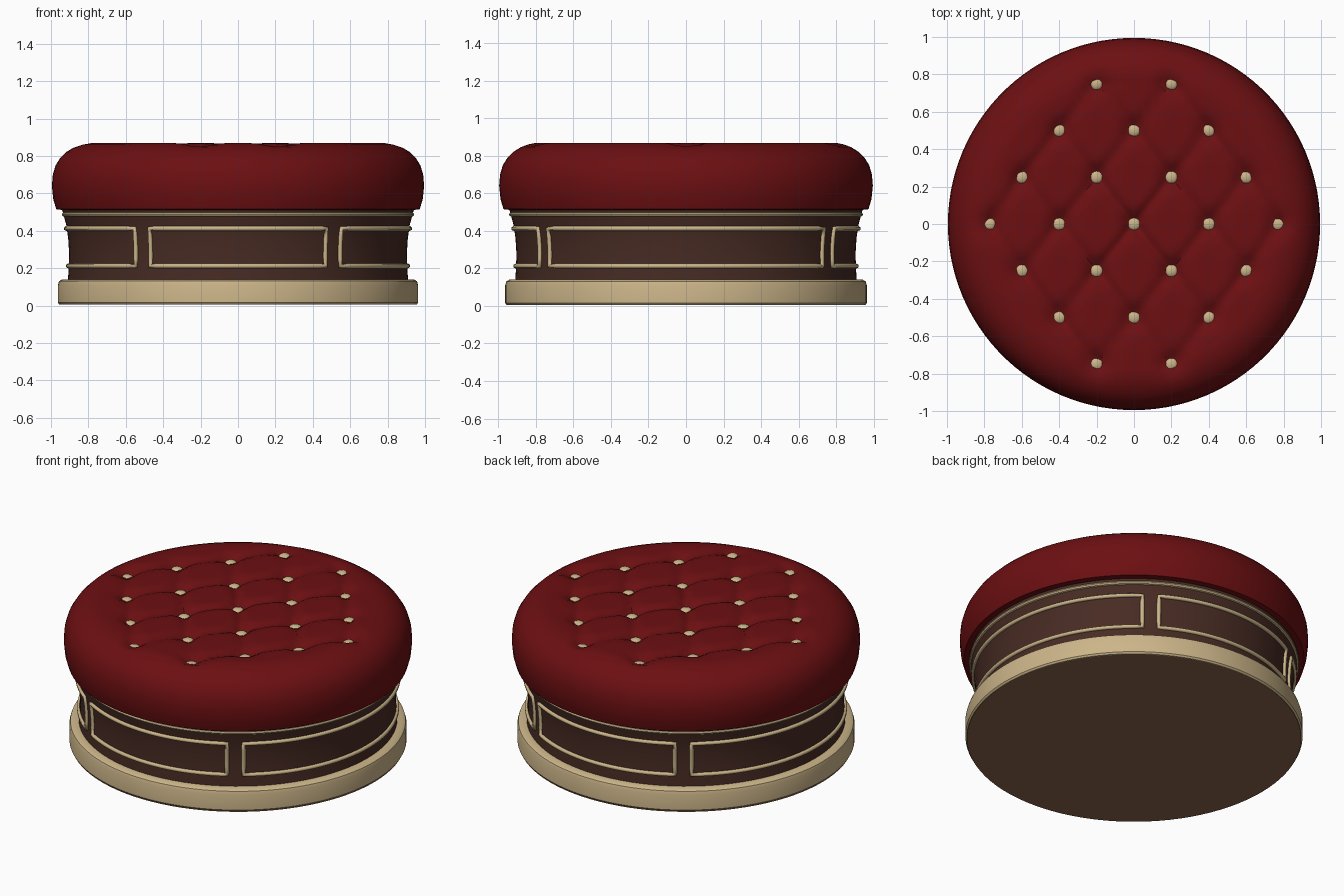
import bpy, bmesh, math
from mathutils import Vector

if "Cube" in bpy.data.objects:
    bpy.data.objects.remove(bpy.data.objects["Cube"])

def mat(name, c):
    m = bpy.data.materials.new(name)
    m.diffuse_color = (*c, 1)
    m.use_nodes = True
    m.node_tree.nodes["Principled BSDF"].inputs["Base Color"].default_value = m.diffuse_color
    return m

RED = mat("deep red fabric", (0.15, 0.0048, 0.0058))
DARK = mat("dark brown leather", (0.064, 0.024, 0.017))
CREAM = mat("cream trim", (0.60, 0.46, 0.25))
BROWN = mat("brown underside", (0.26, 0.133, 0.074))

def finish(name, bm, m, angle=35):
    bmesh.ops.remove_doubles(bm, verts=bm.verts, dist=1e-5)
    bmesh.ops.recalc_face_normals(bm, faces=bm.faces)
    me = bpy.data.meshes.new(name)
    bm.to_mesh(me)
    bm.free()
    ob = bpy.data.objects.new(name, me)
    bpy.context.collection.objects.link(ob)
    me.materials.append(m)
    bpy.ops.object.select_all(action='DESELECT')
    bpy.context.view_layer.objects.active = ob
    ob.select_set(True)
    bpy.ops.object.shade_smooth_by_angle(angle=math.radians(angle))
    return ob

def lathe(name, profile, m, segs=96, shape=None, closed=False):
    bm = bmesh.new()
    rings = []
    for r, z in profile:
        ring = []
        for i in range(segs):
            a = 2 * math.pi * i / segs
            x, y = r * math.cos(a), r * math.sin(a)
            ring.append(bm.verts.new((x, y, z + (shape(x, y, z) if shape else 0))))
        rings.append(ring)
    pairs = list(zip(rings, rings[1:])) + ([(rings[-1], rings[0])] if closed else [])
    for a, b in pairs:
        for i in range(segs):
            j = (i + 1) % segs
            bm.faces.new((a[i], a[j], b[j], b[i]))
    return finish(name, bm, m)

# Tuft lattice: staggered rows of buttons
tufts = []
for row in range(-3, 4):
    for col in range(-2, 3):
        x, y = col * 0.4 + (0.2 if row % 2 else 0), row * 0.25
        if math.hypot(x, y) < 0.82:
            s = 0.965 if abs(x) > 0.79 else 1
            tufts.append(Vector((x * s, y)))
pleats = [(a, b) for i, a in enumerate(tufts) for b in tufts[:i]
          if abs(abs(a.x - b.x) - 0.2) < 0.05 and abs(abs(a.y - b.y) - 0.25) < 0.01]

def dimple(x, y, z):
    if z < 0.72:
        return 0
    p = Vector((x, y))
    d = min((p - t).length for t in tufts)
    line = 9
    for a, b in pleats:
        t = max(0, min(1, (p - a).dot(b - a) / (b - a).length_squared))
        line = min(line, (p - a - (b - a) * t).length)
    return -0.035 * math.exp(-(d / 0.06) ** 2) - 0.016 * math.exp(-(line / 0.03) ** 2)

# Tufted cushion
top = [(0.8 * i / 36, 0.868) for i in range(1, 37)]
side = [(0.84, 0.86), (0.88, 0.845), (0.92, 0.82), (0.95, 0.79), (0.975, 0.75),
        (0.99, 0.70), (0.995, 0.64), (0.988, 0.57), (0.972, 0.515), (0.93, 0.51), (0.001, 0.51)]
lathe("cushion", [(0.0, 0.868)] + top + side, RED, 108, dimple)

# Buttons
bm = bmesh.new()
for t in tufts:
    h = 0.868 + dimple(t.x, t.y, 0.868)
    geo = bmesh.ops.create_uvsphere(bm, u_segments=14, v_segments=8, radius=0.035)
    for v in geo["verts"]:
        v.co = Vector((v.co.x + t.x, v.co.y + t.y, v.co.z * 0.5 + h + 0.006))
finish("cushion_buttons", bm, CREAM)

# Concave body
body = [(0.91, 0.13), (0.905, 0.2), (0.903, 0.28), (0.908, 0.36), (0.918, 0.43), (0.94, 0.51)]
lathe("body", body, DARK)

def body_r(z):
    for (r0, z0), (r1, z1) in zip(body, body[1:]):
        if z <= z1:
            return r0 + (r1 - r0) * (z - z0) / (z1 - z0)
    return body[-1][0]

# Base band and underside
lathe("base_band", [(0.90, 0.005), (0.955, 0.005), (0.963, 0.015), (0.963, 0.11),
                    (0.957, 0.13), (0.94, 0.14), (0.90, 0.14)], CREAM)
bm = bmesh.new()
bmesh.ops.create_circle(bm, cap_ends=True, segments=96, radius=0.955)
bmesh.ops.reverse_faces(bm, faces=bm.faces)
finish("underside", bm, BROWN)

# Piping rings
def piping(name, r, z, w):
    pts = [(r + w * math.cos(k * math.pi / 4), z + w * math.sin(k * math.pi / 4)) for k in range(8)]
    lathe(name, pts, CREAM, closed=True)
piping("upper_piping", 0.93, 0.487, 0.012)

# Piped frames round the four side panels
def frame(name, centre, half, z0=0.212, z1=0.412, n=32):
    cu = bpy.data.curves.new(name, 'CURVE')
    cu.dimensions = '3D'
    cu.bevel_depth = 0.013
    cu.bevel_resolution = 1
    path = [(-half + 2 * half * i / n, z0) for i in range(n + 1)]
    path += [(half, z0 + (z1 - z0) * i / 5) for i in range(1, 5)]
    path += [(half - 2 * half * i / n, z1) for i in range(n + 1)]
    path += [(-half, z1 - (z1 - z0) * i / 5) for i in range(1, 5)]
    sp = cu.splines.new('POLY')
    sp.points.add(len(path) - 1)
    sp.use_cyclic_u = True
    for p, (a, z) in zip(sp.points, path):
        t, r = math.radians(centre + a), body_r(z) + 0.003
        p.co = (r * math.cos(t), r * math.sin(t), z, 1)
    cu.materials.append(CREAM)
    ob = bpy.data.objects.new(name, cu)
    bpy.context.collection.objects.link(ob)

for name, centre, half in (("front", -90, 31), ("right", 0, 53), ("back", 90, 31), ("left", 180, 53)):
    frame(name + "_panel_frame", centre, half)
